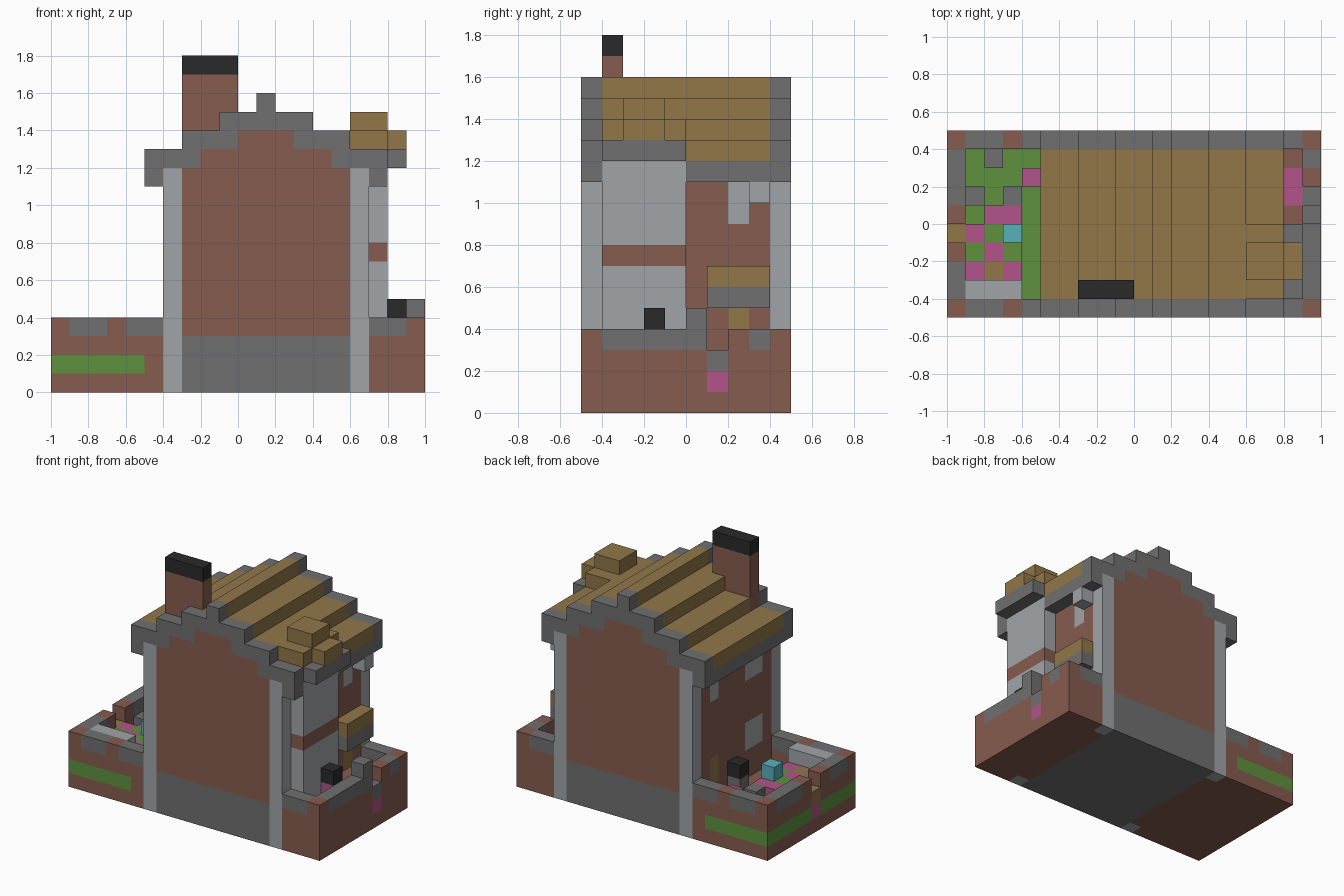
import bpy, bmesh
from mathutils import Vector

if "Cube" in bpy.data.objects:
    bpy.data.objects.remove(bpy.data.objects["Cube"])

UNIT = 0.1  # edge of one building block

COLOURS = {"brick": "865C4F", "stone": "707070", "plaster": "A0A5A8", "wood": "917749",
           "grass": "5F913E", "blossom": "B25489", "turquoise": "58B1BB", "soot": "2A2A2A"}


def linear(pair):
    c = int(pair, 16) / 255
    return c / 12.92 if c <= 0.04045 else ((c + 0.055) / 1.055) ** 2.4


def make_material(name, code):
    rgba = [linear(code[i:i + 2]) for i in (0, 2, 4)] + [1.0]
    mat = bpy.data.materials.new(name)
    mat.use_nodes = True
    mat.diffuse_color = rgba
    bsdf = mat.node_tree.nodes["Principled BSDF"]
    bsdf.inputs["Base Color"].default_value = rgba
    bsdf.inputs["Roughness"].default_value = 1.0
    return mat


materials = {name: make_material(name, code) for name, code in COLOURS.items()}
blocks = {}  # cell -> (part, colour); later boxes replace earlier ones


def box(part, colour, x, y, z):
    """Fill a box of blocks; each range is (start, end) in block units."""
    for i in range(*x):
        for j in range(*y):
            for k in range(*z):
                blocks[i, j, k] = (part, colour)


ENDS = ((-5, -4), (4, 5))  # front and back rows

# Garden beds and the low wall around them
box("left_garden", "brick", (-10, -4), (-5, 5), (0, 1))
box("left_garden", "grass", (-10, -4), (-5, 5), (1, 2))
box("left_garden", "brick", (-5, -4), (-5, 5), (0, 2))
box("right_garden", "brick", (7, 10), (-5, 5), (0, 3))
for y in ENDS:
    box("garden_wall", "brick", (-10, -4), y, (2, 4))
    box("garden_wall", "brick", (7, 10), y, (3, 4))
    for x in ((-9, -7), (-6, -4), (7, 9)):
        box("garden_wall", "stone", x, y, (3, 4))
box("garden_wall", "brick", (-10, -9), (-5, 5), (2, 4))
box("garden_wall", "brick", (9, 10), (-5, 5), (3, 4))
for y in ((1, 4), (-4, -2)):
    box("garden_wall", "stone", (-10, -9), y, (3, 4))
for y in ((-4, 1), (3, 4)):
    box("garden_wall", "stone", (9, 10), y, (3, 4))
box("garden_wall", "stone", (9, 10), (0, 1), (4, 5))

# Gaps in both side walls, with a flower below
for x, y, sill in (((-10, -9), (-1, 0), "wood"), ((9, 10), (1, 2), "stone")):
    box("wall_gap", "blossom", x, y, (1, 2))
    box("wall_gap", sill, x, y, (2, 3))
    for cell in [c for c in blocks if c[0] == x[0] and c[1] == y[0] and c[2] > 2]:
        del blocks[cell]

# House body following the stepped gable, with stepped roof
for column in range(-5, 8):
    d = abs(column - 1)
    low, top = 14 - d // 2, 16 - (d + 1) // 2
    x = (column, column + 1)
    if d < 6:
        box("house_wall", "brick", x, (-5, 5), (0, low))
    box("roof", "wood", x, (-4, 4), (low, top))
    if d == 6:
        box("eaves", "stone", x, (-4, 4), (low, low + 1))
    for y in ENDS:
        box("gable_trim", "stone", x, y, (low, top))
box("foundation", "stone", (-3, 6), (-5, 5), (0, 3))
for x in ((-4, -3), (6, 7)):
    for y in ENDS:
        box("corner_pillar", "plaster", x, y, (0, 12))

# Plaster patches and small doors in the side walls
for y, z in (((2, 3), (9, 11)), ((-3, -1), (9, 11)), ((-3, -1), (4, 6))):
    box("wall_patch", "plaster", (-4, -3), y, z)
box("wall_patch", "plaster", (6, 7), (2, 3), (9, 11))
box("eaves_bracket", "plaster", (7, 8), (3, 4), (10, 11))
box("side_door", "wood", (-4, -3), (2, 3), (3, 5))
box("side_door", "wood", (6, 7), (2, 3), (3, 5))

# Bay on the right, with its stepped dormer roof
box("bay", "plaster", (7, 8), (-4, 0), (3, 12))
box("bay", "brick", (7, 8), (-4, 0), (7, 8))
box("dormer_eaves", "stone", (8, 9), (-4, 0), (12, 13))
box("dormer_roof", "wood", (6, 8), (-4, 0), (12, 14))
box("dormer_roof", "wood", (8, 9), (-3, -1), (13, 14))
box("dormer_roof", "wood", (6, 8), (-3, -1), (14, 15))

# Canopy beside the bay
box("canopy", "stone", (7, 8), (1, 4), (5, 6))
box("canopy", "wood", (7, 8), (1, 4), (6, 7))

# Chimney
box("chimney", "brick", (-3, 0), (-4, -3), (13, 17))
box("chimney_cap", "soot", (-3, 0), (-4, -3), (17, 18))

# Garden furniture, stones and plants
box("bench", "plaster", (-9, -6), (-4, -3), (2, 4))
for x, y in ((-8, 3), (-9, 1), (-7, 1)):
    box("stepping_stone", "stone", (x, x + 1), (y, y + 1), (2, 3))
for x, y in ((-6, 2), (-8, 0), (-7, 0), (-9, -1), (-8, -2), (-9, -3), (-7, -3)):
    box("flowers", "blossom", (x, x + 1), (y, y + 1), (2, 3))
for x, y in ((-8, -1), (-9, -2), (-7, -2)):
    box("bushes", "grass", (x, x + 1), (y, y + 1), (2, 3))
box("stump", "wood", (-8, -7), (-3, -2), (2, 3))
box("water_butt", "wood", (-7, -6), (-1, 0), (2, 3))
box("water_butt", "turquoise", (-7, -6), (-1, 0), (3, 4))
box("left_lantern", "stone", (-5, -4), (0, 1), (2, 3))
box("left_lantern", "soot", (-5, -4), (0, 1), (3, 4))
box("flowers", "blossom", (8, 9), (1, 3), (2, 3))
box("right_lantern", "blossom", (8, 9), (-2, -1), (3, 4))
box("right_lantern", "soot", (8, 9), (-2, -1), (4, 5))


def build_part(part):
    """Make one object from the exposed faces of a part's blocks."""
    bm = bmesh.new()
    names = sorted({c for p, c in blocks.values() if p == part})
    for cell, (owner, colour) in blocks.items():
        if owner != part:
            continue
        centre = Vector(cell) + Vector((0.5, 0.5, 0.5))
        for axis in range(3):
            for sign in (-1, 1):
                n = Vector((0, 0, 0))
                n[axis] = sign
                if tuple(int(a + b) for a, b in zip(cell, n)) in blocks:
                    continue
                u = Vector((0, 0, 0))
                u[(axis + 1) % 3] = 0.5
                v = n.cross(u)
                mid = centre + n / 2
                ring = (mid - u - v, mid + u - v, mid + u + v, mid - u + v)
                face = bm.faces.new([bm.verts.new(p * UNIT) for p in ring])
                face.material_index = names.index(colour)
    bmesh.ops.remove_doubles(bm, verts=bm.verts[:], dist=0.001)
    mesh = bpy.data.meshes.new(part)
    bm.to_mesh(mesh)
    bm.free()
    for name in names:
        mesh.materials.append(materials[name])
    bpy.context.scene.collection.objects.link(bpy.data.objects.new(part, mesh))


for part in sorted({p for p, c in blocks.values()}):
    build_part(part)
